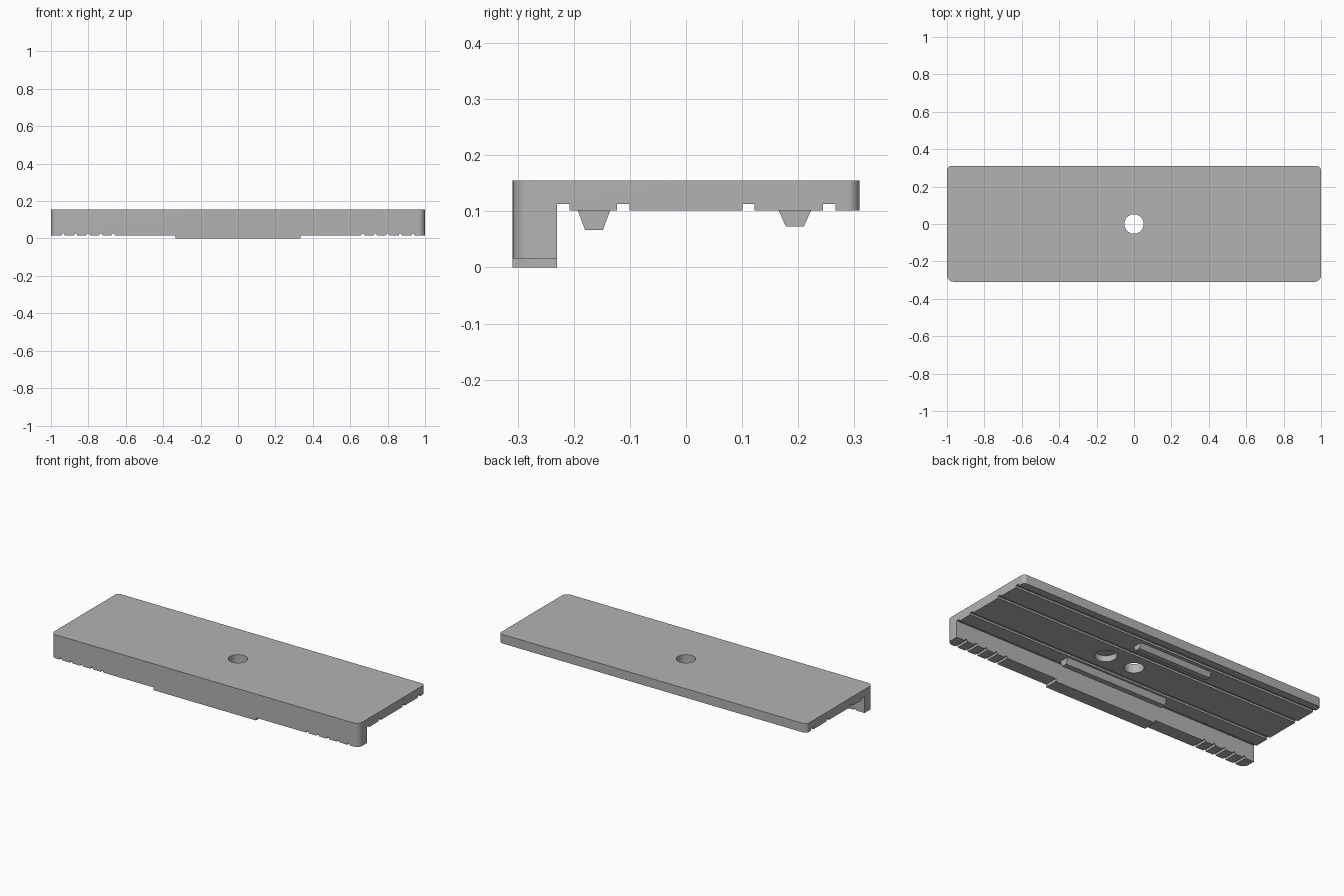
import bpy, bmesh, math
from mathutils import Vector

if "Cube" in bpy.data.objects:
    bpy.data.objects.remove(bpy.data.objects["Cube"], do_unlink=True)

grey = bpy.data.materials.new("plain_grey")
grey.use_nodes = True
grey.diffuse_color = (0.45, 0.45, 0.45, 1)
grey.node_tree.nodes["Principled BSDF"].inputs["Base Color"].default_value = grey.diffuse_color

FRONT, BACK, LIP = -0.309, 0.309, -0.23
UNDER, TOP, LIP_Z = 0.102, 0.155, 0.016
HALF_TAB = 0.333


def prism(bm, points, offset):
    """Extrude a closed outline of 3D points along an offset."""
    face = bm.faces.new([bm.verts.new(p) for p in points])
    out = bmesh.ops.extrude_face_region(bm, geom=[face])
    moved = [v for v in out["geom"] if isinstance(v, bmesh.types.BMVert)]
    bmesh.ops.translate(bm, verts=moved, vec=offset)


def make(name, bm):
    bmesh.ops.recalc_face_normals(bm, faces=bm.faces)
    mesh = bpy.data.meshes.new(name)
    bm.to_mesh(mesh)
    bm.free()
    mesh.materials.append(grey)
    obj = bpy.data.objects.new(name, mesh)
    bpy.context.collection.objects.link(obj)
    return obj


def bar(name, outline, x0, x1):
    """Bar running along x with a (y, z) cross-section."""
    bm = bmesh.new()
    prism(bm, [(x0, y, z) for y, z in outline], Vector((x1 - x0, 0, 0)))
    return make(name, bm)


def boolean(obj, tool, operation):
    mod = obj.modifiers.new(operation, "BOOLEAN")
    mod.operation, mod.solver, mod.object = operation, "EXACT", tool
    bpy.context.view_layer.objects.active = obj
    bpy.ops.object.modifier_apply(modifier=mod.name)
    bpy.data.objects.remove(tool, do_unlink=True)


def circle(cx, cy, r, z, n=40, start=0, sweep=math.tau):
    return [(cx + r * math.cos(start + sweep * i / n),
             cy + r * math.sin(start + sweep * i / n), z) for i in range(n)]


# Plate with front lip and lengthwise grooves, oversize before trimming
outline = [(-0.4, TOP), (-0.4, LIP_Z), (LIP, LIP_Z), (LIP, 0.113), (-0.208, 0.113), (-0.208, UNDER)]
for a, b in ((-0.123, -0.101), (0.101, 0.122), (0.244, 0.266)):
    outline += [(a, UNDER), (a, 0.113), (b, 0.113), (b, UNDER)]
outline += [(0.4, UNDER), (0.4, TOP)]
plate = bar("plate_with_lip", outline, -1.1, 1.1)

# Trim to a rounded rectangle
corners = []
for i, (sx, edge, r) in enumerate(((1, BACK, 0.022), (-1, BACK, 0.022), (-1, FRONT, 0.035), (1, FRONT, 0.035))):
    cy = edge - math.copysign(r, edge)
    corners += circle(sx * (1 - r), cy, r, -0.1, 9, i * math.pi / 2, math.pi / 2 * 9 / 8)
bm = bmesh.new()
prism(bm, corners, Vector((0, 0, 0.4)))
boolean(plate, make("trim", bm), "INTERSECT")

# Through hole, blind recess and grip notches under the lip
bm = bmesh.new()
prism(bm, circle(0, 0, 0.052, 0.05), Vector((0, 0, 0.2)))
prism(bm, circle(0.19, 0, 0.058, 0.05), Vector((0, 0, 0.087)))
for side in (-1, 1):
    for i in range(5):
        x = side * (0.667 + i * 0.067)
        shape = ((-0.011, -0.01), (-0.009, LIP_Z), (-0.004, 0.027), (0.004, 0.027), (0.009, LIP_Z), (0.011, -0.01))
        prism(bm, [(x + dx, -0.4, z) for dx, z in shape], Vector((0, 0.19, 0)))
boolean(plate, make("cutter", bm), "DIFFERENCE")
bpy.ops.object.select_all(action="DESELECT")
plate.select_set(True)
bpy.context.view_layer.objects.active = plate
bpy.ops.object.shade_smooth_by_angle(angle=math.radians(30))

# Raised tab under the middle of the lip
bar("lip_tab", [(FRONT, 0), (LIP, 0), (LIP, LIP_Z), (FRONT, LIP_Z)], -HALF_TAB, HALF_TAB)


# Tapered ribs on the underside
def rib(name, y, bottom, x0, x1):
    bar(name, [(y - 0.029, UNDER), (y - 0.016, bottom), (y + 0.016, bottom), (y + 0.029, UNDER)], x0, x1)


rib("front_rib", -0.164, 0.067, -HALF_TAB, HALF_TAB)
rib("back_rib", 0.194, 0.073, -HALF_TAB, 0.14)
